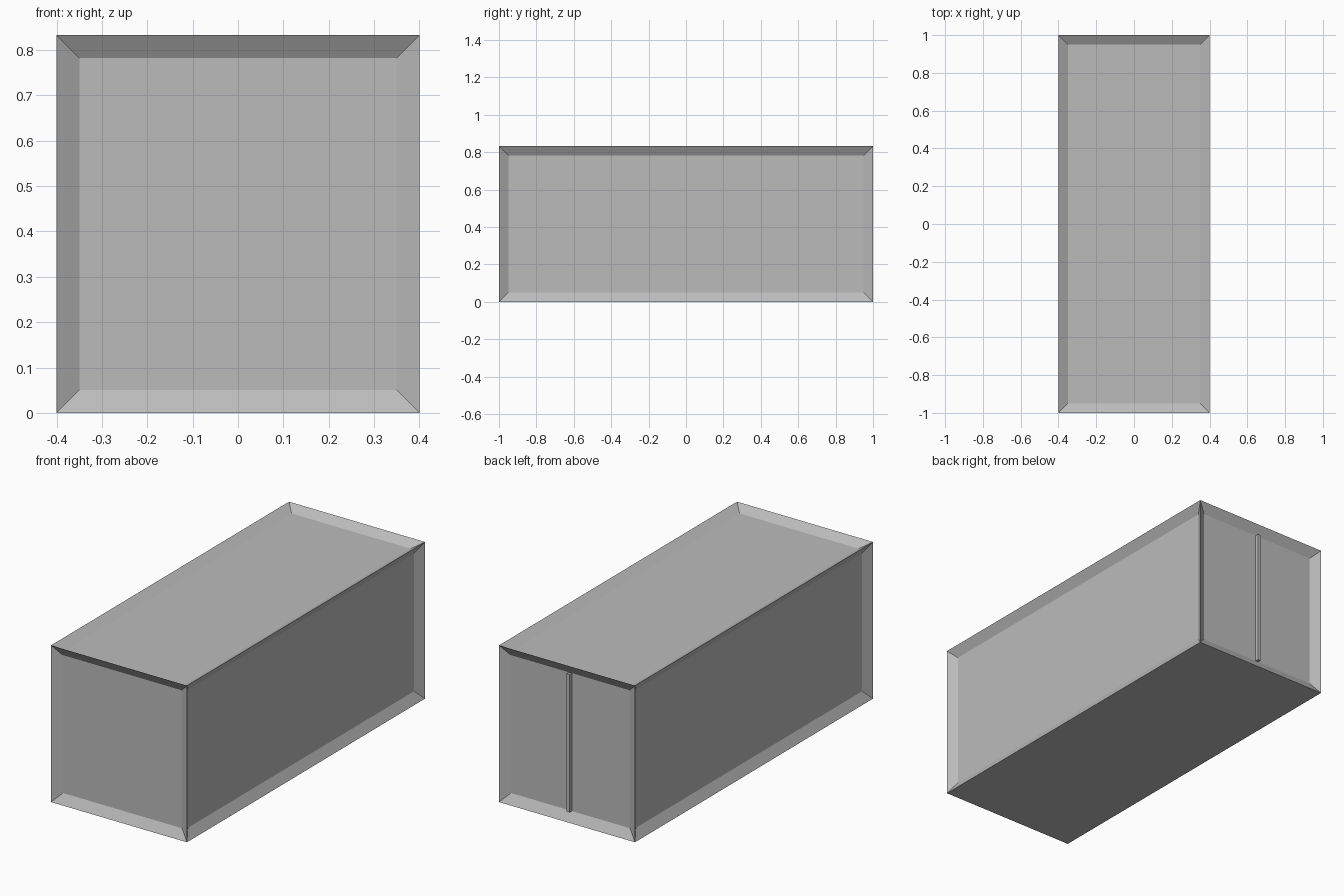
import bpy
import bmesh
from mathutils import Matrix, Vector

WIDTH, LENGTH, HEIGHT = 0.8, 2.0, 0.833
FRAME, RECESS = 0.05, 0.03

if "Cube" in bpy.data.objects:
    bpy.data.objects.remove(bpy.data.objects["Cube"], do_unlink=True)

grey = bpy.data.materials.new("plain_grey")
grey.use_nodes = True
grey.diffuse_color = (0.5, 0.5, 0.5, 1)
grey.node_tree.nodes["Principled BSDF"].inputs["Base Color"].default_value = (0.5, 0.5, 0.5, 1)


def make_box(name, size, centre, recess_panels=False):
    """Box whose walls and roof can be set back behind a raised border."""
    bm = bmesh.new()
    bmesh.ops.create_cube(bm, size=1, matrix=Matrix.LocRotScale(Vector(centre), None, Vector(size)))
    bmesh.ops.recalc_face_normals(bm, faces=bm.faces)
    if recess_panels:
        panels = [f for f in bm.faces if f.normal.z > -0.5]
        bmesh.ops.inset_individual(bm, faces=panels, thickness=FRAME,
                                   depth=-RECESS, use_even_offset=True)
    mesh = bpy.data.meshes.new(name)
    bm.to_mesh(mesh)
    bm.free()
    mesh.materials.append(grey)
    obj = bpy.data.objects.new(name, mesh)
    bpy.context.collection.objects.link(obj)
    return obj


# Container body: flat floor, framed walls and roof
make_box("container_body", (WIDTH, LENGTH, HEIGHT), (0, 0, HEIGHT / 2), recess_panels=True)

# Upright between the two back doors, standing proud of the recessed panel
bar_depth = 0.02
make_box("door_divider", (0.017, bar_depth, HEIGHT - 2 * FRAME),
         (0, LENGTH / 2 - RECESS + bar_depth / 2, HEIGHT / 2))
